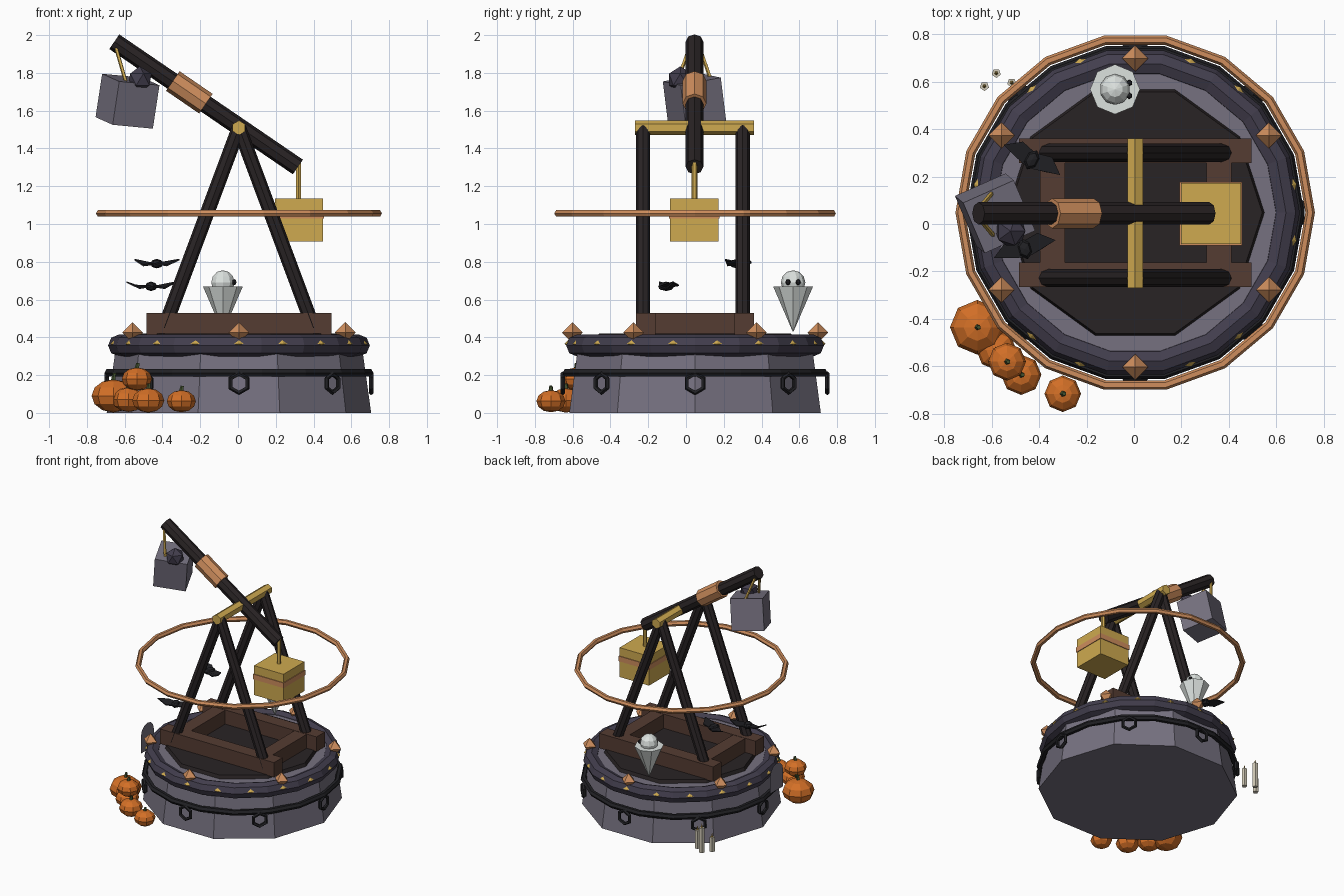
import bpy, bmesh
from math import sin, cos, pi, radians
from mathutils import Vector, Matrix, Euler

if "Cube" in bpy.data.objects:
    bpy.data.objects.remove(bpy.data.objects["Cube"])

CX, CY = 0.005, 0.048


def mat(name, r, g, b):
    m = bpy.data.materials.new(name)
    m.diffuse_color = (r, g, b, 1)
    m.use_nodes = True
    m.node_tree.nodes["Principled BSDF"].inputs["Base Color"].default_value = m.diffuse_color
    return m


STONE = mat("stone", .18, .165, .215)
PURPLE = mat("dark_purple", .055, .048, .075)
DARK = mat("dark_wood", .022, .017, .018)
BLACK = mat("iron", .015, .015, .018)
BROWN = mat("brown_wood", .09, .045, .032)
GOLD = mat("brass", .62, .40, .08)
COPPER = mat("copper", .62, .27, .11)
ORANGE = mat("orange", .65, .16, .02)
GREEN = mat("stem_green", .06, .09, .03)
WHITE = mat("pale", .72, .76, .74)
CREAM = mat("wax", .65, .6, .48)


def finish(name, bm, m, matrix=Matrix()):
    bm.transform(matrix)
    bmesh.ops.recalc_face_normals(bm, faces=bm.faces)
    me = bpy.data.meshes.new(name)
    bm.to_mesh(me)
    bm.free()
    me.materials.append(m)
    o = bpy.data.objects.new(name, me)
    bpy.context.collection.objects.link(o)
    return o


def box(name, lo, hi, m, rot=(0, 0, 0)):
    lo, hi = Vector(lo), Vector(hi)
    bm = bmesh.new()
    bmesh.ops.create_cube(bm, size=1)
    return finish(name, bm, m, Matrix.LocRotScale((lo + hi) / 2, Euler(rot), hi - lo))


def rod(name, a, b, r, m, n=8, r2=None, spin=0.0):
    a, b = Vector(a), Vector(b)
    bm = bmesh.new()
    bmesh.ops.create_cone(bm, cap_ends=True, segments=n, radius1=r,
                          radius2=r if r2 is None else r2, depth=(b - a).length)
    q = (b - a).to_track_quat('Z', 'Y').to_matrix().to_4x4()
    return finish(name, bm, m, Matrix.Translation((a + b) / 2) @ q @ Matrix.Rotation(spin, 4, 'Z'))


def torus(name, R, r, n, k, m, matrix, start=0.0):
    bm = bmesh.new()
    rings = []
    for i in range(n):
        t = start + 2 * pi * i / n
        rings.append([bm.verts.new(((R + r * cos(2 * pi * j / k)) * cos(t),
                                    (R + r * cos(2 * pi * j / k)) * sin(t),
                                    r * sin(2 * pi * j / k))) for j in range(k)])
    for i in range(n):
        p, q = rings[i], rings[(i + 1) % n]
        for j in range(k):
            bm.faces.new((p[j], q[j], q[(j + 1) % k], p[(j + 1) % k]))
    return finish(name, bm, m, matrix)


def ball(name, c, s, m, u=8, v=6):
    bm = bmesh.new()
    bmesh.ops.create_uvsphere(bm, u_segments=u, v_segments=v, radius=1)
    return finish(name, bm, m, Matrix.LocRotScale(Vector(c), None, Vector(s)))


def around(t, r, z):
    return Vector((CX + r * cos(t), CY + r * sin(t), z))


def centre(z):
    return Matrix.Translation((CX, CY, z))


# Ten-sided stone base, dark well top and rim
rod("stone_base", (CX, CY, 0), (CX, CY, .395), .70, STONE, 10, .645, spin=pi / 2)
rod("well_top", (CX, CY, .38), (CX, CY, .42), .55, DARK, 10, .535, spin=pi / 2)
torus("rim", .635, .058, 18, 8, PURPLE, centre(.357))

# Brass studs set in the rim and copper spikes on it
for i in range(18):
    t = radians(10 + 20 * i)
    bm = bmesh.new()
    bmesh.ops.create_uvsphere(bm, u_segments=4, v_segments=2, radius=1)
    finish("rim_stud", bm, GOLD, Matrix.LocRotScale(
        around(t, .668, .366), Euler((0, 0, t)), Vector((.022, .05, .022))))
for i in range(6):
    t = radians(30 + 60 * i)
    bm = bmesh.new()
    bmesh.ops.create_uvsphere(bm, u_segments=4, v_segments=2, radius=.055)
    finish("rim_spike", bm, COPPER, Matrix.Translation(around(t, .65, .425)))

# Iron band with hanging hexagonal rings
torus("iron_band", .69, .022, 18, 6, BLACK, centre(.212))
for i in range(8):
    t = i * pi / 4
    torus("hanging_ring", .05, .013, 6, 5, BLACK, Matrix.Translation(around(t, .70, .157))
          @ Matrix.Rotation(t, 4, 'Z') @ Matrix.Rotation(pi / 2, 4, 'Y'))

# Timber ground frame
for y in (-.265, .257):
    box("long_board", (-.485, y, .415), (.495, y + .103, .53), BROWN)
for x in (-.395, .305):
    box("cross_board", (x, -.265, .417), (x + .105, .36, .528), BROWN)

# A-frame legs and axle
for y in (-.228, .3):
    for s in (-1, 1):
        rod("leg", (CX + s * .395, y, .45), (CX, y, 1.51), .038, DARK)
rod("axle", (CX, -.27, 1.51), (CX, .36, 1.51), .038, GOLD, 6)

# Throwing beam with copper sleeve
Y = .045
rod("beam", (-.655, Y, 1.965), (.317, Y, 1.302), .047, DARK, 8)
rod("beam_sleeve", (-.345, Y, 1.757), (-.17, Y, 1.637), .063, COPPER, 8)

# Counterweight
rod("weight_rod", (.32, Y, 1.10), (.32, Y, 1.33), .015, GOLD, 6)
box("counterweight", (.197, -.085, .907), (.45, .172, 1.135), GOLD)
box("weight_band", (.192, -.09, 1.03), (.455, .177, 1.07), COPPER)

# Slung stone block, straps and a small rock
c = Vector((-.585, Y, 1.65))
h = Vector((.117, .117, .117))
box("slung_block", c - h, c + h, STONE, (radians(10), radians(5), radians(24)))
for s in (-1, 1):
    rod("sling_strap", (-.645, Y + s * .03, 1.93), (-.59, Y + s * .095, 1.74), .01, GOLD, 5)
bm = bmesh.new()
bmesh.ops.create_icosphere(bm, subdivisions=1, radius=.07)
finish("small_rock", bm, PURPLE, Matrix.Translation((-.52, -.03, 1.765)))

# Floating copper hoop
torus("hoop", .737, .02, 18, 6, COPPER, centre(1.056))

# Ghost facing +x
g = Vector((-.08, .567, 0))
rod("ghost_body", g + Vector((0, 0, .43)), g + Vector((0, 0, .668)), .002, WHITE, 8, .105)
ball("ghost_head", g + Vector((0, 0, .69)), (.065, .065, .065), WHITE, 10, 6)
for s in (-1, 1):
    ball("ghost_eye", g + Vector((.06, s * .027, .692)), (.014, .014, .016), BLACK, 6, 4)

# Pumpkins: radius, height of centre
for x, y, z, r in ((-.66, -.435, .09, .115), (-.58, -.53, .07, .085), (-.535, -.58, .18, .08),
                   (-.475, -.635, .066, .085), (-.30, -.715, .062, .077)):
    ball("pumpkin", (x, y, z), (r, r, r * .76), ORANGE)
    rod("pumpkin_stem", (x, y, z + r * .65), (x + .006, y, z + r * 1.05), .014, GREEN, 5, .009)

# Bats: small body with mirrored pointed wings
for x, y, z, yaw in ((-.43, .27, .79, -28), (-.46, -.105, .67, 16)):
    M = Matrix.Translation((x, y, z)) @ Matrix.Rotation(radians(yaw), 4, 'Z')
    bm = bmesh.new()
    bmesh.ops.create_uvsphere(bm, u_segments=6, v_segments=4, radius=1)
    finish("bat_body", bm, BLACK, M @ Matrix.Diagonal((.032, .045, .025, 1)))
    bm = bmesh.new()
    for s in (-1, 1):
        prof = [(.01, .035, 0), (.07, .05, .005), (.135, 0, .022), (.07, -.02, -.01), (.01, -.035, 0)]
        up = [bm.verts.new((s * a, b, d + .004)) for a, b, d in prof]
        dn = [bm.verts.new((s * a, b, d - .004)) for a, b, d in prof]
        bm.faces.new(up)
        bm.faces.new(dn[::-1])
        for i in range(5):
            bm.faces.new((up[i], dn[i], dn[(i + 1) % 5], up[(i + 1) % 5]))
    finish("bat_wings", bm, BLACK, M)

# Candles behind the base
for x, y, hgt in ((-.63, .58, .11), (-.58, .635, .19), (-.515, .595, .14)):
    rod("candle", (x, y, 0), (x, y, hgt), .02, CREAM, 5)
    rod("candle_flame", (x, y, hgt), (x, y, hgt + .03), .008, GOLD, 5, .001)

# Thin arched slab on the left side
bm = bmesh.new()
pts = [(-.08, .24), (.08, .24)] + [(.08 * cos(pi * i / 6), .37 + .08 * sin(pi * i / 6)) for i in range(7)]
bm.faces.new([bm.verts.new((-.715, -.09 + a, b)) for a, b in pts])
finish("arched_slab", bm, STONE)
